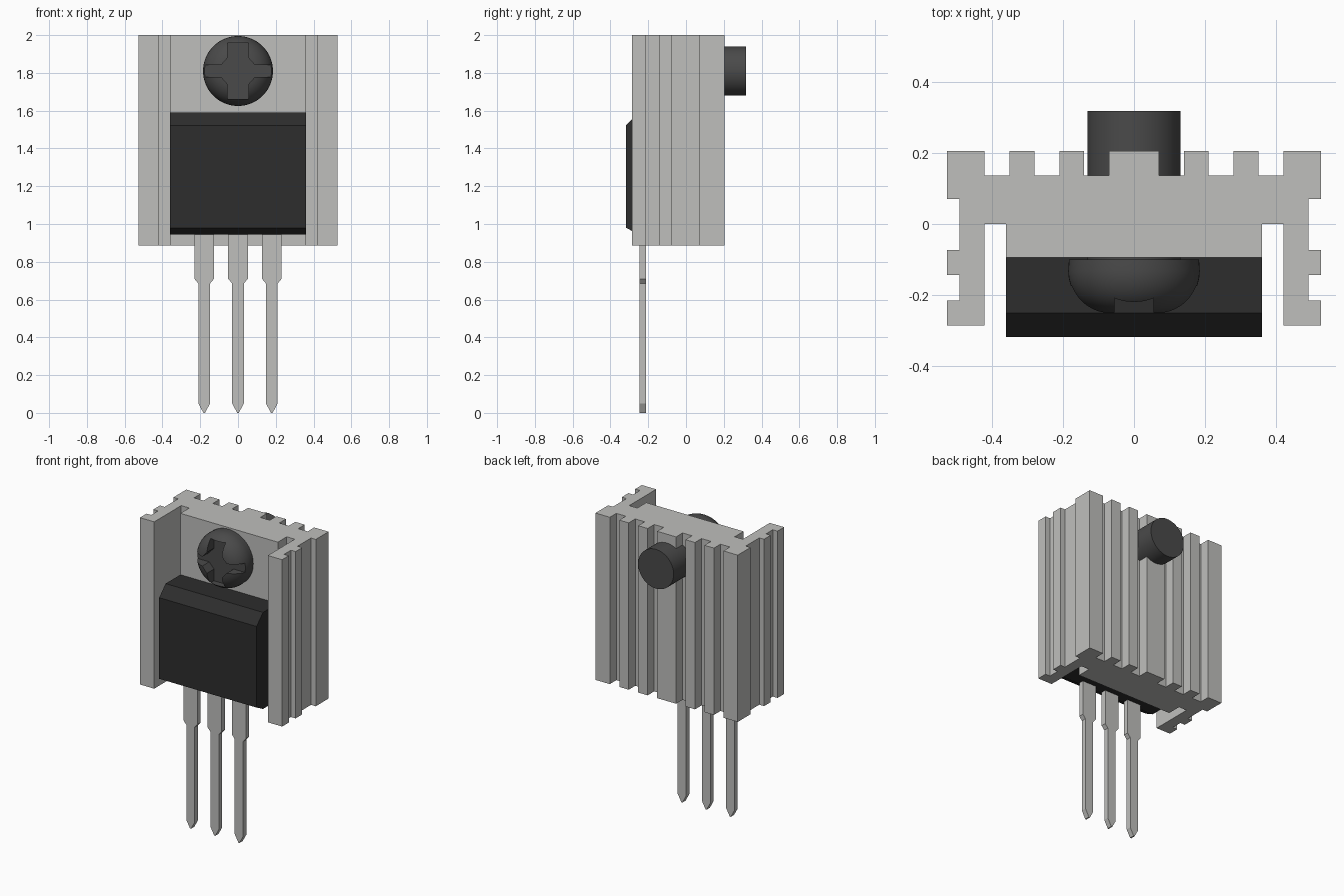
import bpy, bmesh, math
from mathutils import Vector

cube = bpy.data.objects.get("Cube")
if cube:
    bpy.data.objects.remove(cube, do_unlink=True)


def material(name, rgb):
    m = bpy.data.materials.new(name)
    m.use_nodes = True
    m.diffuse_color = (*rgb, 1)
    bsdf = next(n for n in m.node_tree.nodes if n.type == 'BSDF_PRINCIPLED')
    bsdf.inputs["Base Color"].default_value = (*rgb, 1)
    return m


METAL = material("light grey metal", (0.52, 0.52, 0.505))
PLASTIC = material("black plastic", (0.026, 0.026, 0.026))
STEEL = material("dark steel", (0.068, 0.068, 0.068))


def finish(name, bm, mat):
    bmesh.ops.recalc_face_normals(bm, faces=bm.faces)
    me = bpy.data.meshes.new(name)
    bm.to_mesh(me)
    bm.free()
    me.materials.append(mat)
    ob = bpy.data.objects.new(name, me)
    bpy.context.collection.objects.link(ob)
    return ob


def prism(name, outline, axis, lo, hi, mat):
    """Extrude a 2D outline along an axis, from lo to hi."""
    place = {
        'x': lambda a, b: (lo, a, b),
        'y': lambda a, b: (a, lo, b),
        'z': lambda a, b: (a, b, lo),
    }[axis]
    step = {'x': Vector((hi - lo, 0, 0)), 'y': Vector((0, hi - lo, 0)),
            'z': Vector((0, 0, hi - lo))}[axis]
    bm = bmesh.new()
    face = bm.faces.new([bm.verts.new(place(a, b)) for a, b in outline])
    ext = bmesh.ops.extrude_face_region(bm, geom=[face])
    verts = [v for v in ext['geom'] if isinstance(v, bmesh.types.BMVert)]
    bmesh.ops.translate(bm, verts=verts, vec=step)
    return finish(name, bm, mat)


def lathe(name, profile, z, mat, steps=64):
    """Spin (radius, y) points around an axis along y at height z."""
    bm = bmesh.new()
    vs = [bm.verts.new((r, y, z)) for r, y in profile]
    es = [bm.edges.new(p) for p in zip(vs, vs[1:])]
    bmesh.ops.spin(bm, geom=vs + es, cent=(0, 0, z), axis=(0, 1, 0),
                   angle=math.tau, steps=steps)
    bmesh.ops.remove_doubles(bm, verts=bm.verts, dist=0.0005)
    return finish(name, bm, mat)


# Heat sink: half profile from front inner edge round to the back, mirrored
W = 0.526
half = [(0.42, 0.0), (0.42, -0.285), (W, -0.285), (W, -0.215), (0.491, -0.215),
        (0.491, -0.143), (W, -0.143), (W, -0.073), (0.491, -0.073),
        (0.491, 0.07), (W, 0.07), (W, 0.205), (0.42, 0.205), (0.42, 0.136)]
for inner, outer in ((0.28, 0.35), (0.14, 0.21)):
    half += [(outer, 0.136), (outer, 0.205), (inner, 0.205), (inner, 0.136)]
half += [(0.07, 0.136), (0.07, 0.205)]
outline = half + [(-x, y) for x, y in reversed(half)]
prism("heat_sink", outline, 'z', 0.885, 2.0, METAL)

# Mounting tab behind the body
prism("mounting_tab", [(-0.36, 0), (-0.36, -0.094), (0.36, -0.094), (0.36, 0)],
      'z', 0.885, 2.0, METAL)

# Plastic body with chamfered front edges
prism("body", [(-0.094, 0.945), (-0.25, 0.945), (-0.318, 0.98),
               (-0.318, 1.522), (-0.25, 1.59), (-0.094, 1.59)],
      'x', -0.36, 0.36, PLASTIC)

# Three pointed leads
lead = [(0.052, 1.0), (0.052, 0.71), (0.031, 0.685), (0.031, 0.05), (0.004, 0.0)]
for name, cx in (("right_lead", -0.179), ("middle_lead", 0), ("left_lead", 0.179)):
    pts = [(cx + x, z) for x, z in lead] + [(cx - x, z) for x, z in reversed(lead)]
    prism(name, pts, 'y', -0.246, -0.212, METAL)

# Screw: shaft through the sink and a rounded head
SZ = 1.81
shaft = lathe("screw_shaft", [(0, -0.11), (0.131, -0.11), (0.131, 0.318), (0, 0.318)],
              SZ, STEEL)
dome = [(0, -0.1), (0.183, -0.1)]
for i in range(11):
    t = math.radians(9 * i)
    dome.append((0.07 + 0.115 * math.cos(t), -0.132 - 0.119 * math.sin(t)))
head = lathe("screw_head", dome + [(0, -0.251)], SZ, STEEL)

# Cross recess with flared inner corners
quarter = [(0.25, 0.031), (0.09, 0.031), (0.055, 0.07), (0.055, 0.148)]
right = quarter[::-1] + [(x, -z) for x, z in quarter]
cross = right + [(-x, z) for x, z in reversed(right)]
cutter = prism("recess_cutter", [(x, SZ + z) for x, z in cross], 'y', -0.4, -0.175, STEEL)
cutter.hide_render = True
mod = head.modifiers.new("recess", 'BOOLEAN')
mod.operation = 'DIFFERENCE'
mod.solver = 'EXACT'
mod.object = cutter
bpy.context.view_layer.objects.active = head
bpy.ops.object.modifier_apply(modifier="recess")
bpy.data.objects.remove(cutter, do_unlink=True)

# Smooth shading on the turned parts
bpy.ops.object.select_all(action='DESELECT')
for ob in (shaft, head):
    ob.select_set(True)
bpy.context.view_layer.objects.active = head
bpy.ops.object.shade_smooth_by_angle(angle=math.radians(30))
